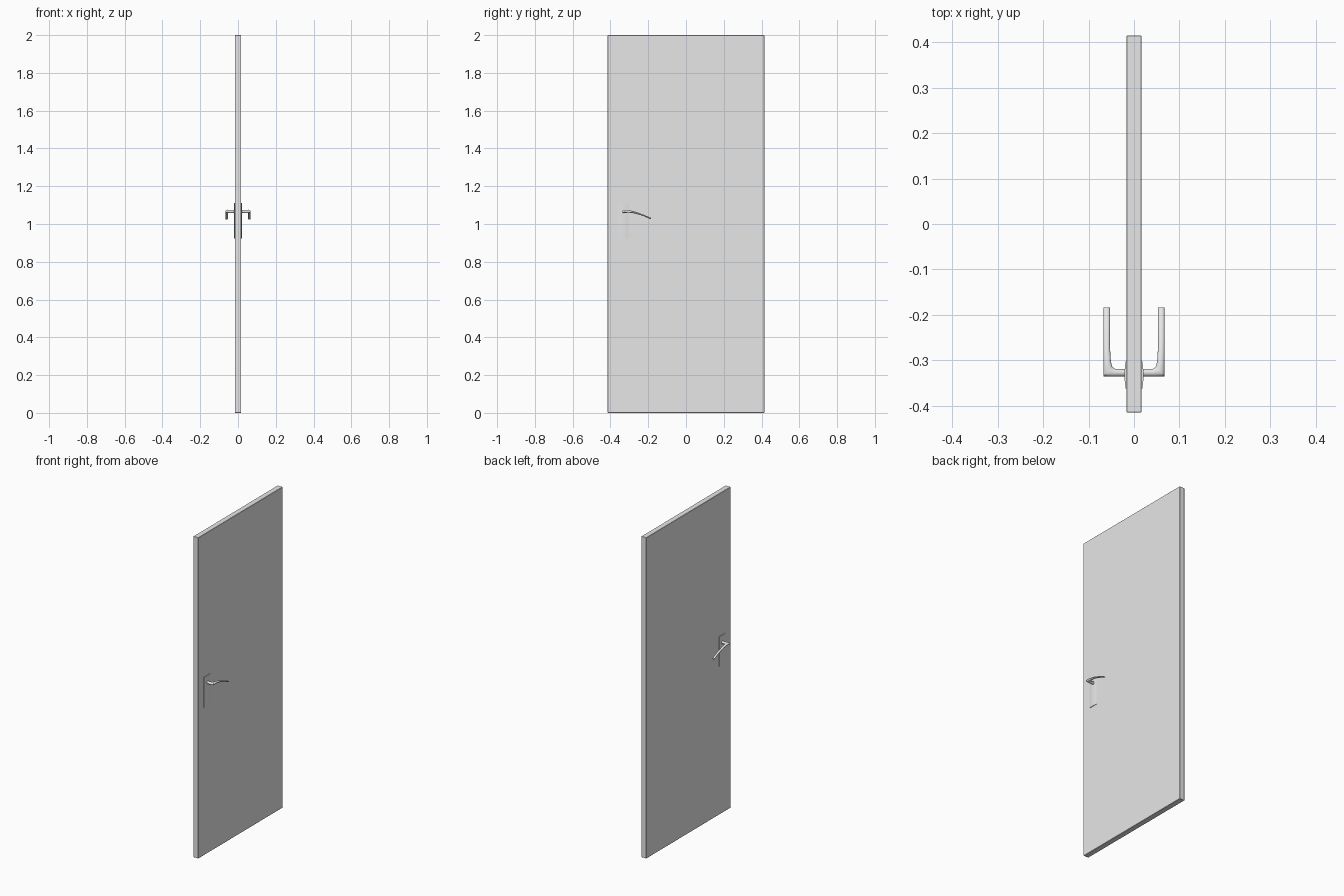
import bpy, bmesh, math

cube = bpy.data.objects.get("Cube")
if cube:
    bpy.data.objects.remove(cube, do_unlink=True)

grey = bpy.data.materials.new("light grey")
grey.use_nodes = True
grey.diffuse_color = (0.8, 0.8, 0.8, 1)
grey.node_tree.nodes["Principled BSDF"].inputs["Base Color"].default_value = (0.8, 0.8, 0.8, 1)


def loft(name, rings, mirrored=True, smooth=True):
    """Skin a list of equal-length point rings and cap both ends."""
    bm = bmesh.new()
    loops = [[bm.verts.new(p) for p in ring] for ring in rings]
    n = len(loops[0])
    for a, b in zip(loops, loops[1:]):
        for i in range(n):
            j = (i + 1) % n
            bm.faces.new((a[i], a[j], b[j], b[i]))
    bm.faces.new(loops[0])
    bm.faces.new(loops[-1])
    bmesh.ops.recalc_face_normals(bm, faces=bm.faces)
    mesh = bpy.data.meshes.new(name)
    bm.to_mesh(mesh)
    bm.free()
    mesh.materials.append(grey)
    obj = bpy.data.objects.new(name, mesh)
    bpy.context.collection.objects.link(obj)
    if mirrored:
        obj.modifiers.new("both_sides", "MIRROR").use_mirror_merge = False
    if smooth:
        bpy.ops.object.select_all(action="DESELECT")
        obj.select_set(True)
        bpy.context.view_layer.objects.active = obj
        bpy.ops.object.shade_smooth_by_angle(angle=math.radians(40))
    return obj


# Door leaf
T, W, H = 0.017, 0.415, 2.0
leaf = loft("door_leaf",
            [[(-T, -W, z), (T, -W, z), (T, W, z), (-T, W, z)] for z in (0, H)],
            mirrored=False, smooth=False)
bevel = leaf.modifiers.new("edge_bevel", "BEVEL")
bevel.width = 0.0015
bevel.segments = 1

# Gently domed backplate, one per side
steps = 10
y0, y1 = -0.362, -0.303
profile = [(0.012, y1), (0.012, y0)]
for k in range(steps + 1):
    t = k / steps
    profile.append((0.0185 + 0.0025 * math.sin(math.pi * t), y0 + (y1 - y0) * t))
loft("backplate", [[(x, y, z) for x, y in profile] for z in (0.922, 1.11)])

# Lever handle: outer xy, inner xy, height, half thickness
sections = [
    (0.015, -0.336, 0.015, -0.319, 1.066, 0.0085),
    (0.045, -0.336, 0.042, -0.319, 1.066, 0.0085),
    (0.067, -0.336, 0.048, -0.314, 1.067, 0.0085),
    (0.067, -0.305, 0.051, -0.302, 1.067, 0.0065),
    (0.067, -0.270, 0.053, -0.270, 1.061, 0.005),
    (0.067, -0.225, 0.053, -0.225, 1.046, 0.004),
    (0.067, -0.184, 0.053, -0.184, 1.028, 0.004),
]
rings = []
for xo, yo, xi, yi, z, h in sections:
    ring = []
    for k in range(16):
        a = math.tau * k / 16
        t = 0.5 + 0.5 * math.cos(a)
        ring.append((xi + (xo - xi) * t, yi + (yo - yi) * t, z + h * math.sin(a)))
    rings.append(ring)
loft("lever_handle", rings)
